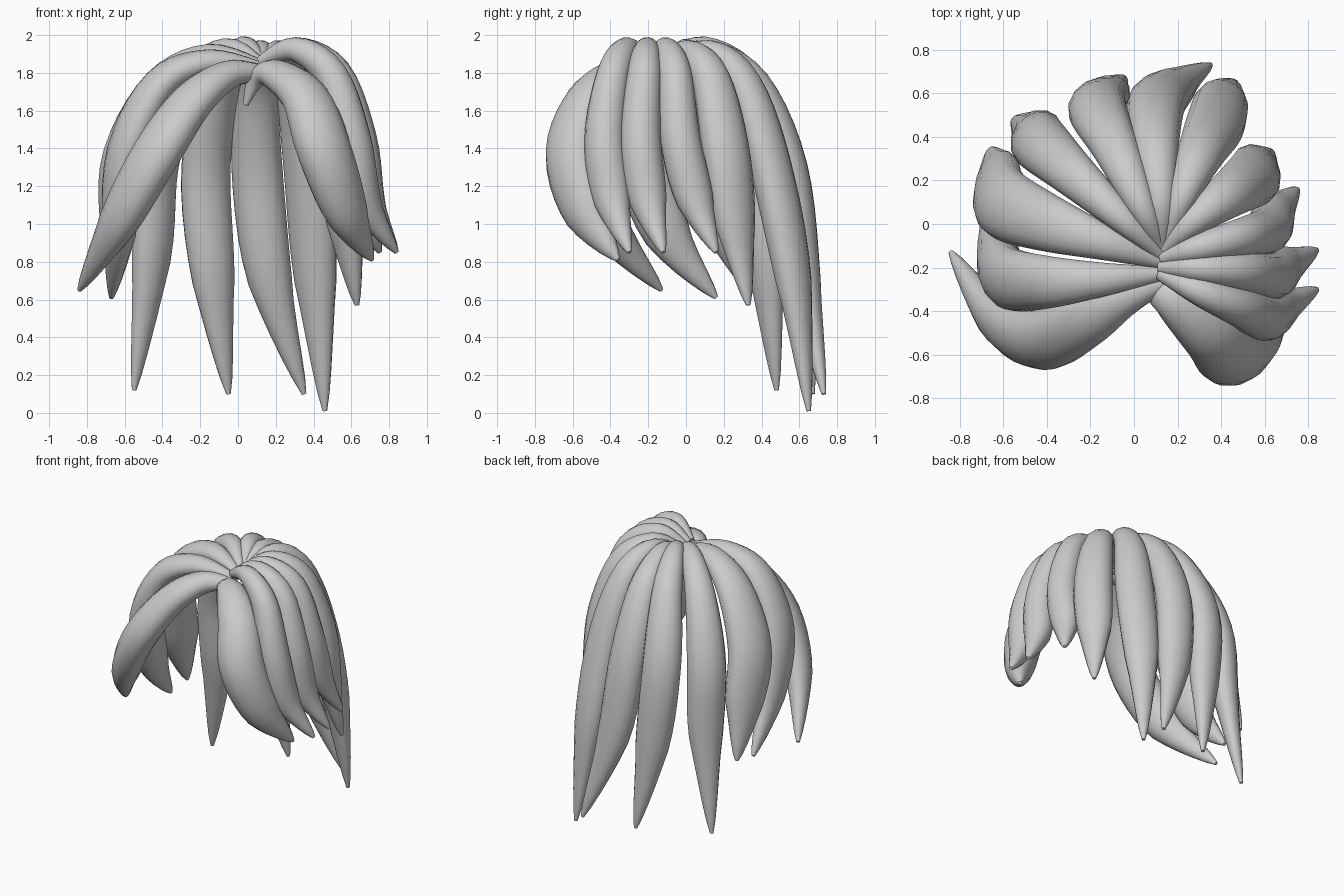
import bpy, bmesh
from math import sin, cos, pi
from mathutils import Vector

HEAD = Vector((0.08, -0.12, 1.0))
SIDES, STEPS = 14, 5
WIDTH = [0.03, 0.068, 0.106, 0.135, 0.117, 0.012]
THICK = [0.03, 0.065, 0.09, 0.105, 0.09, 0.012]


def spline(p, i, t):
    a, b = p[max(i - 1, 0)], p[i]
    c, d = p[i + 1], p[min(i + 2, len(p) - 1)]
    return 0.5 * (2 * b + (c - a) * t + (2 * a - 5 * b + 4 * c - d) * t * t
                  + (3 * b - a - 3 * c + d) * t ** 3)


def radius(r, i, t):
    if i == len(r) - 2:                       # straight taper to the tip
        return r[i] + (r[i + 1] - r[i]) * t
    return spline(r, i, t)


def lock(name, pts, width=WIDTH, thick=THICK):
    """Tapered strand swept along a smooth path, flattened towards the head."""
    p = [Vector(q) for q in pts]
    rings = []
    for i in range(len(p) - 1):
        for s in range(STEPS):
            t = s / STEPS
            rings.append((spline(p, i, t), radius(width, i, t), radius(thick, i, t)))
    rings.append((p[-1], width[-1], thick[-1]))
    bm = bmesh.new()
    loops = []
    for k, (c, w, h) in enumerate(rings):
        tan = (rings[min(k + 1, len(rings) - 1)][0] - rings[max(k - 1, 0)][0]).normalized()
        side = tan.cross(c - HEAD).normalized()
        out = side.cross(tan)
        loops.append([bm.verts.new(c + side * w * cos(2 * pi * j / SIDES)
                                   + out * h * sin(2 * pi * j / SIDES)) for j in range(SIDES)])
    for a, b in zip(loops, loops[1:]):
        for j in range(SIDES):
            n = (j + 1) % SIDES
            bm.faces.new((a[j], a[n], b[n], b[j]))
    bm.faces.new(loops[0][::-1])
    bm.faces.new(loops[-1])
    bmesh.ops.recalc_face_normals(bm, faces=bm.faces)
    for f in bm.faces:
        f.smooth = len(f.verts) == 4
    me = bpy.data.meshes.new(name)
    bm.to_mesh(me)
    bm.free()
    bpy.context.collection.objects.link(bpy.data.objects.new(name, me))


# left side locks
LW = [.035, .08, .125, .15, .125, .012]
lock("front_left_lock", [(.14, -.27, 1.8), (-.05, -.34, 1.79), (-.24, -.45, 1.65),
     (-.44, -.53, 1.36), (-.64, -.42, 1.0), (-.84, -.13, .65)],
     [.04, .09, .13, .15, .125, .012], [.04, .075, .1, .115, .095, .012])
lock("left_lock_1", [(.12, -.23, 1.83), (-.15, -.255, 1.86), (-.41, -.265, 1.74),
     (-.59, -.24, 1.38), (-.63, -.1, .95), (-.67, .16, .61)], LW)
lock("left_lock_2", [(.12, -.17, 1.84), (-.15, -.08, 1.89), (-.41, .01, 1.74),
     (-.6, .1, 1.38), (-.63, .21, 1.0), (-.66, .34, .64)],
     [.035, .085, .135, .165, .14, .012])

# long back locks
lock("back_lock_1", [(.12, -.14, 1.85), (-.06, .03, 1.92), (-.28, .23, 1.74),
     (-.43, .37, 1.32), (-.46, .42, .8), (-.55, .48, .12)])
lock("back_lock_2", [(.12, -.1, 1.86), (.03, .09, 1.93), (-.08, .34, 1.75),
     (-.17, .53, 1.3), (-.13, .59, .7), (-.05, .67, .1)])
lock("back_lock_3", [(.13, -.1, 1.86), (.12, .11, 1.91), (.1, .36, 1.74),
     (.1, .54, 1.3), (.17, .625, .7), (.35, .73, .1)])
lock("back_lock_4", [(.14, -.1, 1.86), (.22, .12, 1.91), (.3, .31, 1.74),
     (.37, .45, 1.3), (.41, .57, .7), (.46, .65, 0.01)])

# right side locks
lock("right_lock_1", [(.14, -.12, 1.86), (.27, .01, 1.91), (.43, .13, 1.78),
     (.54, .21, 1.4), (.57, .26, 1.0), (.63, .33, .57)])
TW = [.03, .065, .09, .108, .1, .012]
lock("right_lock_2", [(.13, -.16, 1.86), (.3, -.11, 1.925), (.5, -.06, 1.8),
     (.61, -.03, 1.45), (.65, .05, 1.12), (.75, .16, .85)], TW)
lock("right_lock_3", [(.12, -.2, 1.86), (.3, -.205, 1.925), (.51, -.22, 1.8),
     (.63, -.24, 1.45), (.69, -.2, 1.12), (.84, -.12, .85)], TW)
lock("right_lock_4", [(.12, -.23, 1.86), (.3, -.31, 1.925), (.49, -.385, 1.79),
     (.6, -.43, 1.45), (.67, -.39, 1.12), (.84, -.3, .85)], TW)

# front right lock with curled root
lock("front_right_lock", [(.04, -.29, 1.63), (.1, -.31, 1.77), (.2, -.37, 1.79),
     (.36, -.51, 1.66), (.46, -.6, 1.38), (.58, -.52, 1.05), (.71, -.36, .81)],
     [.015, .06, .1, .14, .16, .13, .012], [.015, .05, .08, .11, .13, .1, .012])
